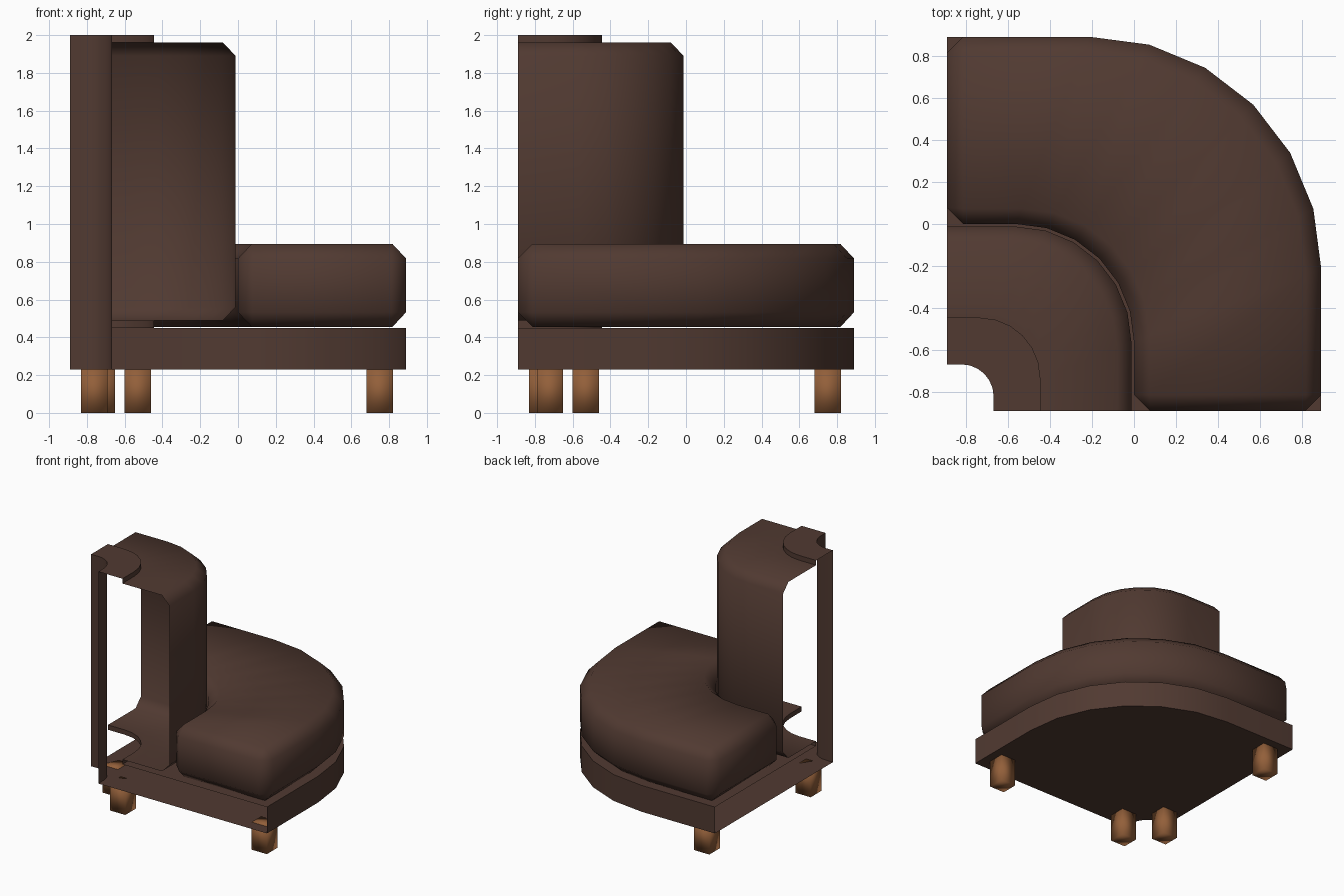
import bpy, bmesh, math

if "Cube" in bpy.data.objects:
    bpy.data.objects.remove(bpy.data.objects["Cube"])

E = 0.89  # half width of the module


def material(name, rgb):
    m = bpy.data.materials.new(name)
    m.diffuse_color = (*rgb, 1)
    m.use_nodes = True
    m.node_tree.nodes["Principled BSDF"].inputs["Base Color"].default_value = m.diffuse_color
    return m


fabric = material("dark brown fabric", (0.082, 0.042, 0.031))
wood = material("warm brown wood", (0.29, 0.115, 0.042))


def corner_path(d, steps=6):
    """Rounded corner line: runs along y=d, turns, then runs along x=d."""
    r = 0.56 + 0.61 * d
    c = d - r
    arc = [(c + r * math.sin(i * math.pi / 2 / steps),
            c + r * math.cos(i * math.pi / 2 / steps)) for i in range(steps + 1)]
    return [(-E, d)] + arc + [(d, -E)]


def sweep(name, profile, closed=False):
    """Sweep (offset, height) profile points around the corner."""
    bm = bmesh.new()
    rows = [[bm.verts.new((x, y, z)) for x, y in corner_path(d)] for d, z in profile]
    n = len(rows)
    for j in range(n if closed else n - 1):
        a, b = rows[j], rows[(j + 1) % n]
        for k in range(len(a) - 1):
            bm.faces.new((a[k], b[k], b[k + 1], a[k + 1]))
    if closed:
        bm.faces.new([r[0] for r in reversed(rows)])
        bm.faces.new([r[-1] for r in rows])
        bmesh.ops.recalc_face_normals(bm, faces=bm.faces)
    return finish(name, bm, fabric)


def finish(name, bm, mat):
    me = bpy.data.meshes.new(name)
    bm.to_mesh(me)
    bm.free()
    me.materials.append(mat)
    ob = bpy.data.objects.new(name, me)
    bpy.context.collection.objects.link(ob)
    return ob


def smooth(ob, degrees):
    bpy.ops.object.select_all(action='DESELECT')
    ob.select_set(True)
    bpy.context.view_layer.objects.active = ob
    bpy.ops.object.shade_smooth_by_angle(angle=math.radians(degrees))


# Base: hollow shell, open at the two joining ends
base = sweep("base", [(-0.667, 0.23), (E, 0.23), (E, 0.45), (-0.445, 0.45), (-0.445, 0.49)])

# Back frame: tall inner wall with a top lip
back = sweep("back_frame", [(-0.445, 1.96), (-0.445, 2.0), (-0.667, 2.0), (-0.667, 0.23)])

# Back cushion: chamfered shell, open at the ends and towards the frame
back_cushion = sweep("back_cushion", [(-0.445, 0.49), (-0.08, 0.49), (-0.012, 0.56),
                                      (-0.012, 1.89), (-0.08, 1.96), (-0.445, 1.96)])

# Seat cushion: solid with chamfered edges
seat = sweep("seat_cushion", [(0.0, 0.455), (E, 0.455), (E, 0.895), (0.0, 0.895)], closed=True)
bev = seat.modifiers.new("chamfer", 'BEVEL')
bev.width = 0.078
bev.segments = 1
bev.limit_method = 'ANGLE'
bev.angle_limit = math.radians(40)
bpy.context.view_layer.objects.active = seat
bpy.ops.object.modifier_apply(modifier="chamfer")

for ob in (base, back, back_cushion, seat):
    smooth(ob, 50)

# Legs: square wooden blocks, mirrored across the diagonal
for label, x, y in (("front_outer_leg", 0.75, -0.72), ("side_outer_leg", -0.72, 0.75),
                    ("front_inner_leg", -0.53, -0.76), ("side_inner_leg", -0.76, -0.53)):
    bm = bmesh.new()
    bmesh.ops.create_cube(bm, size=1)
    bmesh.ops.scale(bm, vec=(0.14, 0.14, 0.23), verts=bm.verts)
    bmesh.ops.translate(bm, vec=(x, y, 0.115), verts=bm.verts)
    smooth(finish(label, bm, wood), 180)
